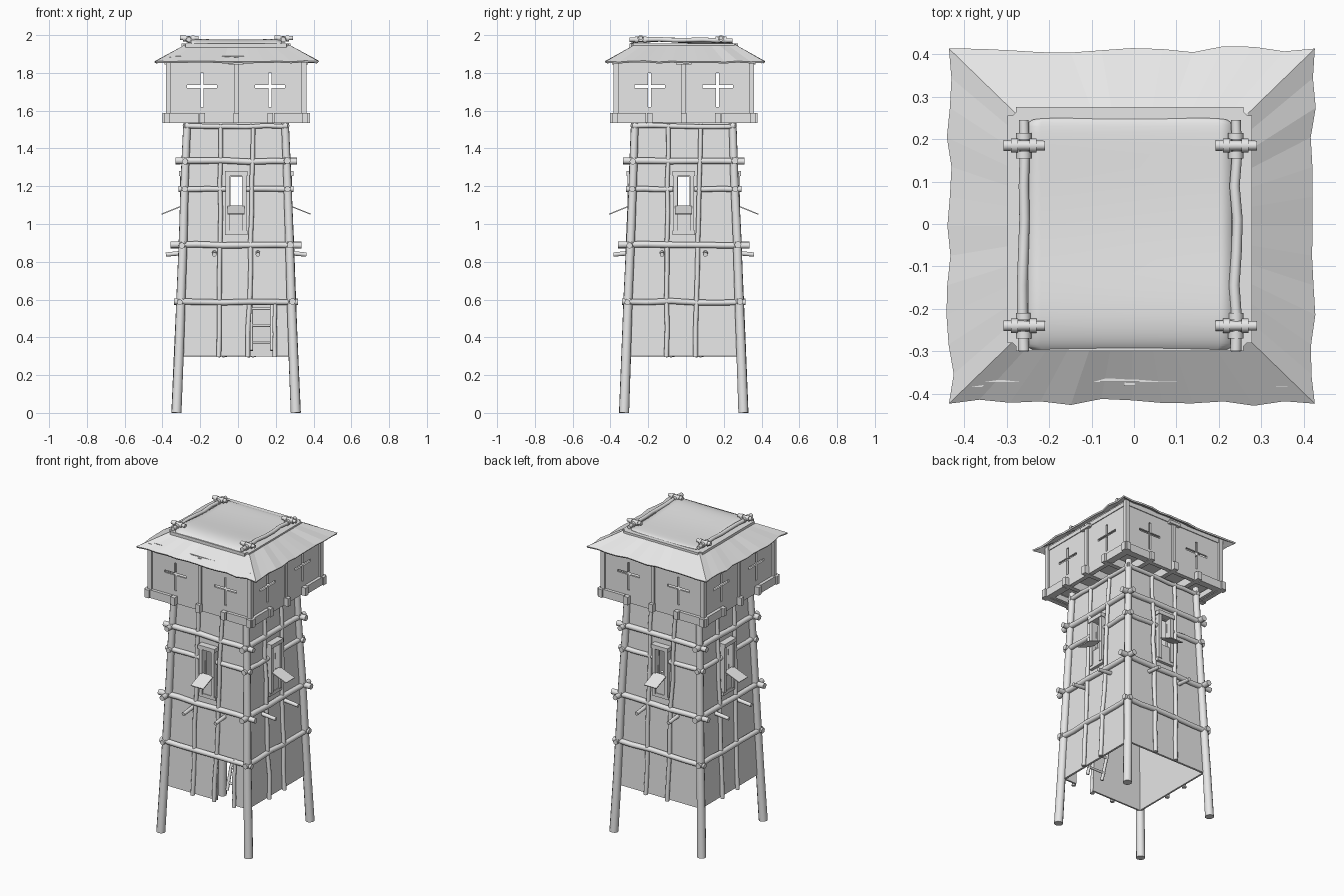
import bpy, bmesh, math, random
from mathutils import Vector, Matrix

random.seed(4)
if "Cube" in bpy.data.objects:
    bpy.data.objects.remove(bpy.data.objects["Cube"])

GREY = (0.8, 0.8, 0.8, 1)
mat = bpy.data.materials.new("plain_grey")
mat.use_nodes = True
mat.diffuse_color = GREY
mat.node_tree.nodes["Principled BSDF"].inputs["Base Color"].default_value = GREY

SIDES = ["front", "left", "back", "right"]
CENTRE = Matrix.Translation((-0.01, -0.012, 0))


def half(z):
    """Half width between the leaning legs at a height."""
    return 0.316 - 0.037 * z


def add(name, bm, matrix=CENTRE, smooth=False):
    bm.transform(matrix)
    bmesh.ops.recalc_face_normals(bm, faces=bm.faces)
    me = bpy.data.meshes.new(name)
    bm.to_mesh(me)
    bm.free()
    me.materials.append(mat)
    ob = bpy.data.objects.new(name, me)
    bpy.context.collection.objects.link(ob)
    if smooth:
        bpy.ops.object.select_all(action="DESELECT")
        ob.select_set(True)
        bpy.context.view_layer.objects.active = ob
        bpy.ops.object.shade_smooth_by_angle(angle=math.radians(40))
    return ob


def side(k):
    """Frame of one side: local -y points out of the tower."""
    return CENTRE @ Matrix.Rotation(k * math.pi / 2, 4, "Z")


def box_into(bm, lo, hi):
    lo, hi = Vector(lo), Vector(hi)
    m = Matrix.Translation((lo + hi) / 2) @ Matrix.Diagonal((*(hi - lo), 1))
    bmesh.ops.create_cube(bm, size=1, matrix=m)


def boxes(name, spans, matrix=CENTRE):
    bm = bmesh.new()
    for lo, hi in spans:
        box_into(bm, lo, hi)
    return add(name, bm, matrix)


def log(name, a, b, r, matrix=CENTRE, wobble=0.004, steps=5, taper=0.9):
    """Slightly crooked round pole from a to b."""
    a, b = Vector(a), Vector(b)
    turn = (b - a).to_track_quat("Z", "Y")
    bm = bmesh.new()
    rings = []
    for i in range(steps + 1):
        t = i / steps
        c = a.lerp(b, t)
        if 0 < i < steps:
            c += turn @ Vector((random.uniform(-1, 1), random.uniform(-1, 1), 0)) * wobble
        rad = r * (1 + (taper - 1) * t)
        rings.append([bm.verts.new(c + turn @ Vector((rad * math.cos(q), rad * math.sin(q), 0)))
                      for q in [j * math.tau / 10 for j in range(10)]])
    for p, q in zip(rings, rings[1:]):
        for j in range(10):
            bm.faces.new((p[j], p[(j + 1) % 10], q[(j + 1) % 10], q[j]))
    bm.faces.new(rings[0])
    bm.faces.new(rings[-1])
    return add(name, bm, matrix, True)


def shell(name, z0, h0, z1, h1, thick):
    """Open four-sided wall with thickness."""
    bm = bmesh.new()
    lo, hi = [[bm.verts.new((sx * h, sy * h, z)) for sx, sy in ((-1, -1), (1, -1), (1, 1), (-1, 1))]
              for z, h in ((z0, h0), (z1, h1))]
    for j in range(4):
        bm.faces.new((lo[j], lo[(j + 1) % 4], hi[(j + 1) % 4], hi[j]))
    ob = add(name, bm)
    mod = ob.modifiers.new("thickness", "SOLIDIFY")
    mod.thickness, mod.offset, mod.use_even_offset = thick, -1, True
    return ob


def cut(ob, cutter):
    cutter.hide_render = True
    cutter.hide_viewport = True
    mod = ob.modifiers.new("cut", "BOOLEAN")
    mod.object, mod.operation, mod.solver = cutter, "DIFFERENCE", "EXACT"


# Tower walls, with window slots and a doorway low in the front
walls = shell("tower_walls", 0.3, half(0.3) - 0.008, 1.54, half(1.54) - 0.008, 0.012)
for k in range(4):
    cut(walls, boxes("window_cutter", [((-0.03, -0.4, 1.0), (0.03, -0.2, 1.25))], side(k)))
cut(walls, boxes("door_cutter", [((0.075, -0.4, 0.2), (0.205, -0.2, 0.57))]))

# Cabin walls with cross-shaped slits
CH = 0.36
cabin = shell("cabin_walls", 1.538, CH, 1.89, CH, 0.012)
for k in range(4):
    for axis, lo, hi in (("upright", (-0.008, 1.62), (0.008, 1.8)), ("bar", (-0.08, 1.72), (0.08, 1.735))):
        cut(cabin, boxes("slit_" + axis + "_cutter",
                         [((x + lo[0], -0.45, lo[1]), (x + hi[0], -0.3, hi[1])) for x in (-0.18, 0.18)], side(k)))
boxes("cabin_floor", [((-0.355, -0.355, 1.592), (0.355, 0.355, 1.604))])

# Parts that repeat around the four sides
RAILS = ((1.52, 0.265, 0.014), (1.335, 0.322, 0.018), (0.89, 0.347, 0.018), (0.59, 0.328, 0.017))
for k, s in enumerate(SIDES):
    m = side(k)
    log("leg_" + s, (-half(0), -half(0), 0), (-half(1.56), -half(1.56), 1.56), 0.027, m, 0.002, taper=0.75)
    for z, w, r in RAILS:
        log("rail_" + s, (-w, -half(z) - 0.004, z), (w, -half(z) - 0.004, z - 0.004), r, m)
        for sx in (-1, 1):
            log("rail_binding_" + s, (sx * half(z) - 0.012, -half(z) - 0.004, z),
                (sx * half(z) + 0.012, -half(z) - 0.004, z), r + 0.005, m, 0, 2, 1)
    for sx in (-1, 1):
        log("short_rail_" + s, (sx * 0.305, -half(1.185), 1.185), (sx * 0.056, -half(1.185), 1.185), 0.016, m, 0.002)
        log("wall_peg_" + s, (sx * 0.115, -0.25, 0.85), (sx * 0.115, -0.372, 0.838), 0.013, m, 0)
    for x0, x1 in ((-0.092, -0.082), (0.062, 0.09)):
        log("wall_pole_" + s, (x0, -half(0.3) - 0.004, 0.295), (x1, -half(1.53) - 0.004, 1.53), 0.013, m, 0.004, 8)
    # Window frame and propped shutter
    boxes("window_frame_" + s, [((-0.055, -0.297, 0.96), (-0.032, -0.25, 1.275)),
                                ((0.032, -0.297, 0.96), (0.055, -0.25, 1.275)),
                                ((-0.06, -0.303, 1.255), (0.06, -0.245, 1.28)),
                                ((-0.06, -0.292, 0.942), (0.06, -0.25, 0.965)),
                                ((-0.032, -0.288, 0.96), (0.032, -0.265, 1.06))], m)
    bm = bmesh.new()
    box_into(bm, (-0.045, -0.115, -0.003), (0.045, 0, 0.003))
    add("window_shutter_" + s, bm, m @ Matrix.Translation((0, -0.288, 1.095)) @ Matrix.Rotation(math.radians(22), 4, "X"))
    # Cabin framing: posts, trims and joist ends
    boxes("cabin_frame_" + s, [((-CH - 0.012, -CH - 0.012, 1.56), (-CH + 0.015, -CH + 0.015, 1.885)),
                               ((-0.012, -CH - 0.01, 1.56), (0.012, -CH + 0.005, 1.885)),
                               ((-CH, -CH - 0.005, 1.855), (CH, -CH + 0.02, 1.88)),
                               ((-CH, -CH + 0.002, 1.54), (CH, -CH + 0.03, 1.575)),
                               ((-0.04, -CH - 0.02, 1.845), (0.04, -CH, 1.865))], m)
    boxes("floor_joists_" + s, [((x - 0.015, -0.39, 1.536), (x + 0.015, -0.2, 1.588))
                                for x in (-0.365, -0.18, 0, 0.18, 0.365)], m)
boxes("ceiling_beams", [((-0.25, y - 0.015, 1.545), (0.25, y + 0.015, 1.585)) for y in (-0.18, 0, 0.18)])

# Short door post and inner ladder
log("door_post", (0.205, -half(0.3) - 0.004, 0.295), (0.205, -half(0.6) - 0.004, 0.6), 0.012)
for x in (0.08, 0.19):
    log("ladder_rail", (x, -0.2, 0.33), (x, 0.0, 0.95), 0.01, wobble=0.002)
for i in range(7):
    t = (i + 0.5) / 7
    log("ladder_rung", (0.07, -0.2 + 0.2 * t, 0.33 + 0.62 * t), (0.2, -0.2 + 0.2 * t, 0.33 + 0.62 * t), 0.008, wobble=0)

# Hipped roof with ragged eaves
bm = bmesh.new()
rim, crown = [], []
N = 12
for k in range(4):
    rot = Matrix.Rotation(k * math.pi / 2, 3, "Z")
    for i in range(N):
        t = 2 * i / N - 1
        fray = random.uniform(-0.012, 0.006) if i else 0
        drop = random.uniform(-0.004, 0.003) if i else 0
        rim.append(bm.verts.new(rot @ Vector((t * 0.425, -0.425 - fray, 1.862 + drop))))
        crown.append(bm.verts.new(rot @ Vector((t * 0.27, -0.27, 1.95))))
for j in range(len(rim)):
    n = (j + 1) % len(rim)
    bm.faces.new((rim[j], rim[n], crown[n], crown[j]))
bm.faces.new(crown)
roof = add("roof", bm, Matrix.Translation((-0.005, -0.005, 0)) @ Matrix.Diagonal((1.015, 0.985, 1, 1)))
mod = roof.modifiers.new("thickness", "SOLIDIFY")
mod.thickness, mod.offset = 0.01, -1

# Rounded slab on the roof
bm = bmesh.new()
box_into(bm, (-0.288, -0.288, 1.935), (0.288, 0.288, 1.955))
bmesh.ops.bevel(bm, geom=[e for e in bm.edges if abs(e.verts[0].co.z - e.verts[1].co.z) > 0.01],
                offset=0.02, segments=3, affect="EDGES")
add("roof_slab", bm)

# Hide stretched over the roof poles
PROFILE = ((0.25, 1.957), (0.235, 1.967), (0.1, 1.963), (-0.05, 1.968), (-0.19, 1.983), (-0.25, 1.978),
           (-0.285, 1.966), (-0.3, 1.952))
bm = bmesh.new()
rows = [[bm.verts.new((x, y, z - 0.004 * (1 - (x / 0.24) ** 2))) for x in (-0.24, -0.12, 0, 0.12, 0.24)]
        for y, z in PROFILE]
for p, q in zip(rows, rows[1:]):
    for j in range(4):
        bm.faces.new((p[j], p[j + 1], q[j + 1], q[j]))
hide = add("stretched_hide", bm, Matrix.Translation((-0.01, 0, 0)), True)
mod = hide.modifiers.new("smooth", "SUBSURF")
mod.levels = mod.render_levels = 2
mod = hide.modifiers.new("thickness", "SOLIDIFY")
mod.thickness = 0.006
for x in (-0.26, 0.24):
    log("roof_pole", (x, -0.3, 1.976), (x, 0.245, 1.972), 0.013, Matrix(), 0.004, 7)
    for y in (-0.24, 0.185):
        log("pole_peg", (x - 0.048, y, 1.985), (x + 0.05, y, 1.985), 0.0125, Matrix(), 0, 1)
        for q in (-0.022, 0.022):
            log("pole_binding", (x + q - 0.008, y, 1.983), (x + q + 0.008, y, 1.983), 0.017, Matrix(), 0, 1, 1)
            log("pole_binding", (x, y + q - 0.008, 1.975), (x, y + q + 0.008, 1.975), 0.018, Matrix(), 0, 1, 1)
